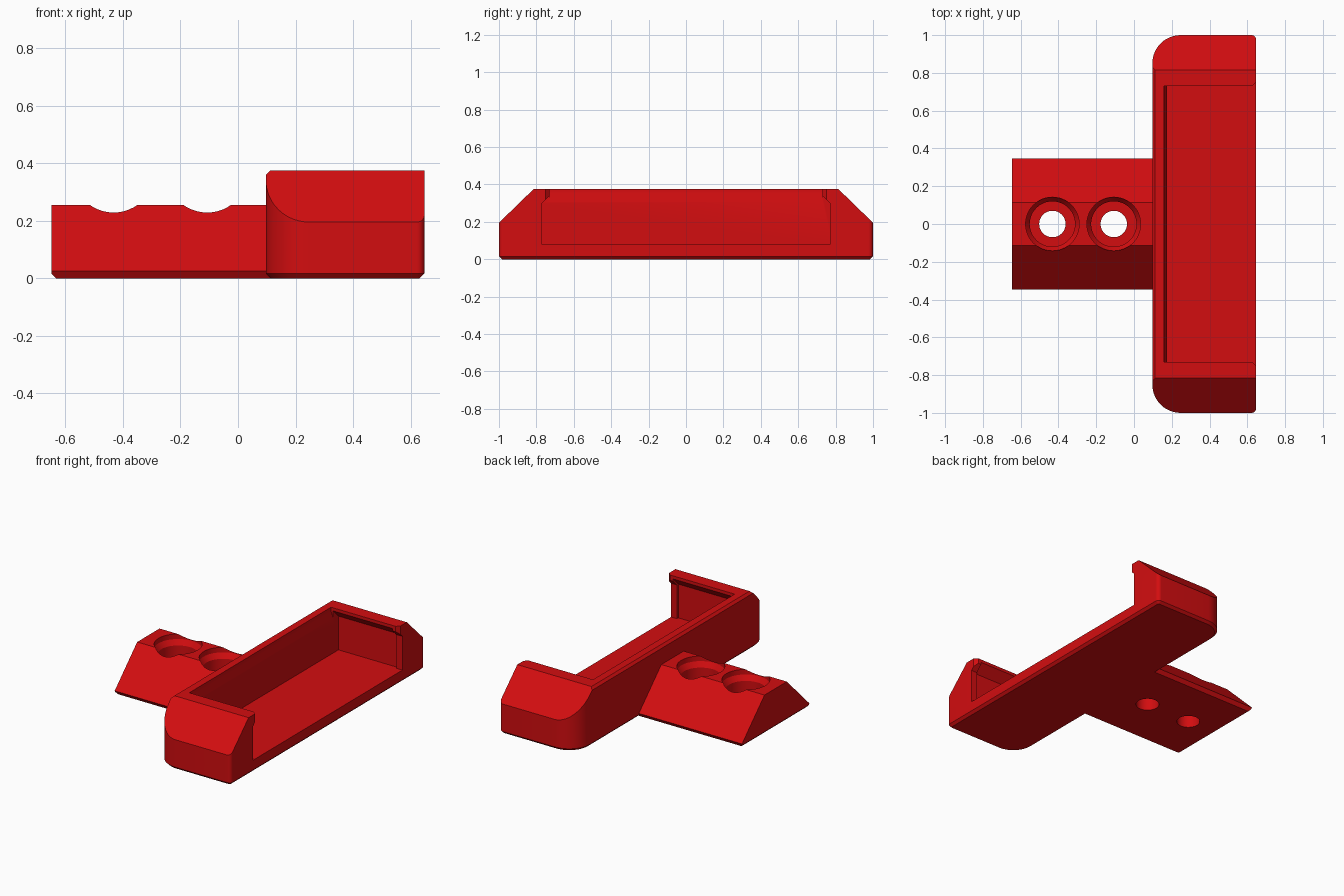
import bpy, bmesh, math
from mathutils import Vector

if "Cube" in bpy.data.objects:
    bpy.data.objects.remove(bpy.data.objects["Cube"])

red = bpy.data.materials.new("red plastic")
red.diffuse_color = (0.65, 0.004, 0.005, 1)
red.use_nodes = True
red.node_tree.nodes["Principled BSDF"].inputs["Base Color"].default_value = red.diffuse_color


def loft(name, rings):
    """Closed solid through equally sized rings of 3D points."""
    bm = bmesh.new()
    vs = [[bm.verts.new(p) for p in ring] for ring in rings]
    n = len(vs[0])
    for a, b in zip(vs, vs[1:]):
        for i in range(n):
            j = (i + 1) % n
            bm.faces.new((a[i], a[j], b[j], b[i]))
    bm.faces.new(vs[0])
    bm.faces.new(vs[-1])
    bmesh.ops.recalc_face_normals(bm, faces=bm.faces)
    me = bpy.data.meshes.new(name)
    bm.to_mesh(me)
    bm.free()
    ob = bpy.data.objects.new(name, me)
    bpy.context.collection.objects.link(ob)
    me.materials.append(red)
    return ob


def prism_x(name, yz, x0, x1):
    return loft(name, [[(x, y, z) for y, z in yz] for x in (x0, x1)])


def prism_y(name, xz, y0, y1):
    return loft(name, [[(x, y, z) for x, z in xz] for y in (y0, y1)])


def lathe(name, rz, cx, n=48):
    return loft(name, [[(cx + r * math.cos(2 * math.pi * i / n),
                         r * math.sin(2 * math.pi * i / n), z)
                        for i in range(n)] for r, z in rz])


def boolean(ob, cutter, op='DIFFERENCE'):
    m = ob.modifiers.new("cut", 'BOOLEAN')
    m.operation, m.object, m.solver = op, cutter, 'EXACT'
    bpy.context.view_layer.objects.active = ob
    bpy.ops.object.modifier_apply(modifier=m.name)
    bpy.data.objects.remove(cutter)


def smooth(ob):
    bpy.ops.object.select_all(action='DESELECT')
    ob.select_set(True)
    bpy.context.view_layer.objects.active = ob
    bpy.ops.object.shade_smooth_by_angle(angle=math.radians(25))


def tray_outline(inset, z):
    """Large round corners on the inner side, small ones on the open side."""
    pts = []
    for r, sx, sy, a0 in ((0.025, 1, 1, 0), (0.15, -1, 1, 90),
                          (0.15, -1, -1, 180), (0.025, 1, -1, 270)):
        cx = 0.647 - r if sx > 0 else 0.097 + r
        cy = sy * (1 - r)
        for k in range(13):
            a = math.radians(a0 + 90 * k / 12)
            pts.append((cx + (r - inset) * math.cos(a),
                        cy + (r - inset) * math.sin(a), z))
    return pts


# Tray body: rounded block with chamfered foot and sloping ends
tray = loft("tray", [tray_outline(0.016, 0), tray_outline(0, 0.016),
                     tray_outline(0, 0.45)])
ends = [(-1.1, -0.1), (1.1, -0.1), (1.1, 0.098), (0.815, 0.375), (-0.815, 0.375), (-1.1, 0.098)]
boolean(tray, prism_x("end_slopes", ends, -0.2, 1), 'INTERSECT')
# Chamfer along the top of the long wall
boolean(tray, prism_y("edge_cut", [(0.08, 0.343), (0.128, 0.391), (0.08, 0.391)], -0.9, 0.9))


def pocket(name, w, x0, x1):
    half = [(w, 0.08), (w, 0.30), (0.73, 0.30 + w - 0.73), (0.73, 0.45)]
    yz = half + [(-y, z) for y, z in reversed(half)]
    return prism_x(name, yz, x0, x1)


# Open pocket with overhanging lips and a narrow retaining rib at the mouth
boolean(tray, pocket("pocket_cut", 0.785, 0.175, 0.605))
boolean(tray, pocket("mouth_cut", 0.77, 0.55, 0.8))
boolean(tray, prism_y("wall_lead_in", [(0.178, 0.30), (0.178, 0.40), (0.16, 0.40), (0.16, 0.35)],
                      -0.73, 0.73))
# Flared corners at the mouth
for s in (-1, 1):
    tri = [(0.622, s * 0.725), (0.66, s * 0.725), (0.66, s * 0.765)]
    boolean(tray, loft("flare_cut", [[(x, y, z) for x, y in tri] for z in (0.30, 0.5)]))
smooth(tray)

# Mounting arm: trapezoid bar with chamfered foot
section = [(-0.33, 0), (0.33, 0), (0.347, 0.025), (0.115, 0.255), (-0.115, 0.255), (-0.347, 0.025)]
arm = prism_x("mounting_arm", section, -0.647, 0.113)
boolean(arm, prism_y("foot_cut", [(-0.66, -0.01), (-0.622, -0.01), (-0.66, 0.028)], -0.5, 0.5))
# Two counterbored screw holes
for cx in (-0.432, -0.107):
    boolean(arm, lathe("screw_hole_cut", [(0.07, -0.1), (0.07, 0.09), (0.12, 0.09),
                                         (0.12, 0.19), (0.142, 0.222), (0.142, 0.4)], cx))
smooth(arm)
